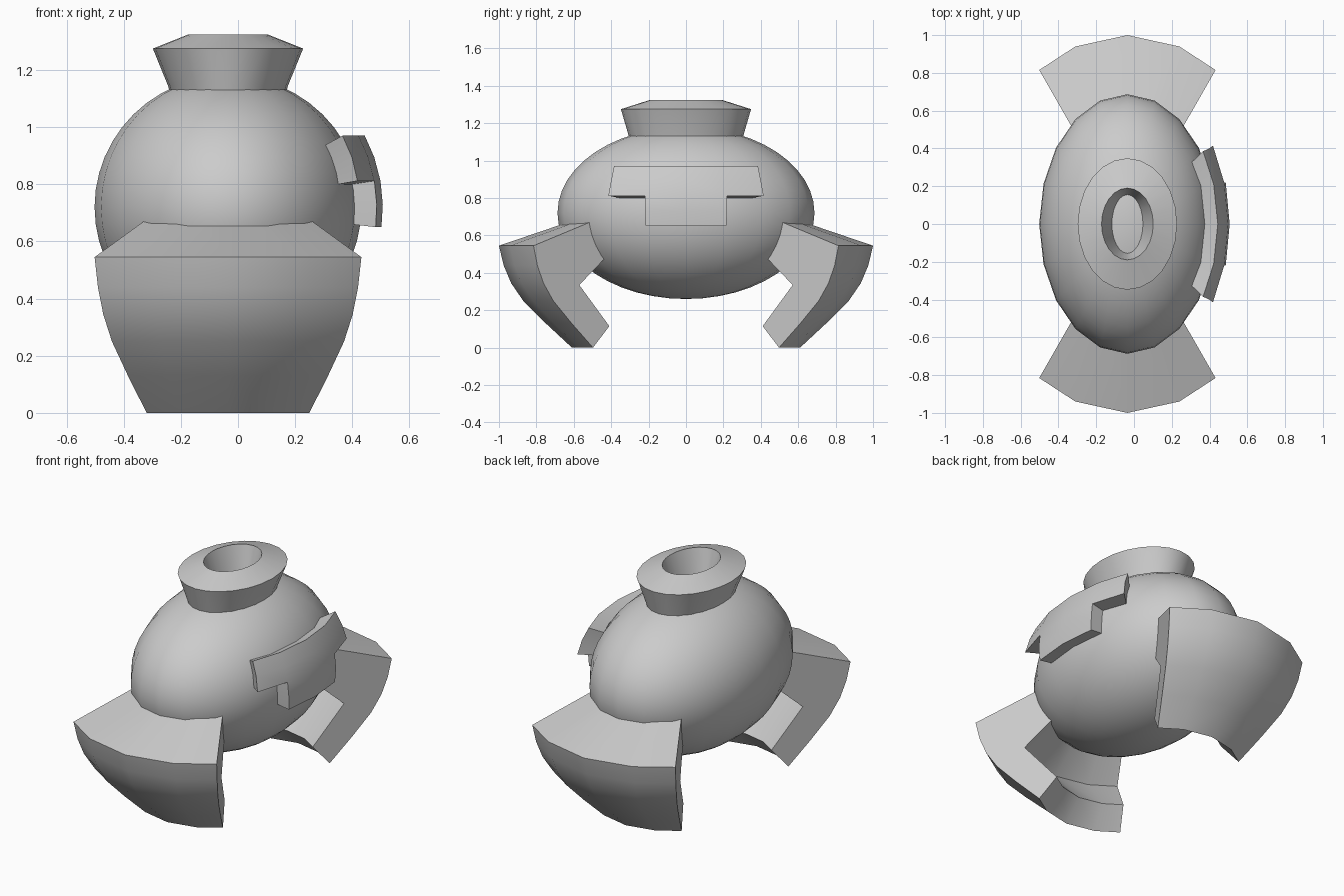
import bpy, bmesh, math

if "Cube" in bpy.data.objects:
    bpy.data.objects.remove(bpy.data.objects["Cube"])

CX, CZ = -0.035, 0.72            # centre of the body
RX, RY, RZ = 0.467, 0.687, 0.46  # body radii


def finish(bm, name, angle=35):
    bmesh.ops.recalc_face_normals(bm, faces=bm.faces[:])
    mesh = bpy.data.meshes.new(name)
    bm.to_mesh(mesh)
    bm.free()
    obj = bpy.data.objects.new(name, mesh)
    bpy.context.collection.objects.link(obj)
    bpy.ops.object.select_all(action='DESELECT')
    obj.select_set(True)
    bpy.context.view_layer.objects.active = obj
    bpy.ops.object.shade_smooth_by_angle(angle=math.radians(angle))
    return obj


def bridge(bm, rings, closed):
    """Quads between successive vertex rings."""
    for a, b in zip(rings, rings[1:]):
        n = len(a)
        for i in range(n if closed else n - 1):
            j = (i + 1) % n
            bm.faces.new((a[i], a[j], b[j], b[i]))


# Ellipsoid body
bm = bmesh.new()
bmesh.ops.create_uvsphere(bm, u_segments=20, v_segments=24, radius=1)
for v in bm.verts:
    v.co = (CX + v.co.x * RX, v.co.y * RY, CZ + v.co.z * RZ)
finish(bm, "body")

# Flared neck with a hollow opening: (x radius, y radius, z)
neck = [(0.20, 0.30, 1.11), (0.21, 0.31, 1.145), (0.263, 0.348, 1.275),
        (0.137, 0.19, 1.325), (0.08, 0.155, 1.165)]
bm = bmesh.new()
rings = []
for rx, ry, z in neck:
    rings.append([bm.verts.new((CX + rx * math.cos(i * math.pi / 12),
                                ry * math.sin(i * math.pi / 12), z)) for i in range(24)])
bridge(bm, rings, True)
bm.faces.new(rings[-1])
bm.faces.new(rings[0])
finish(bm, "neck")

# Curved legs: a profile (radius, z) swept round a short elliptical arc
leg = [(0.50, 0.715), (1.0, 0.545), (0.975, 0.44), (0.935, 0.345), (0.87, 0.25),
       (0.75, 0.13), (0.61, 0.0), (0.503, 0.115), (0.70, 0.335), (0.50, 0.504)]
for name, side in (("front_leg", -1), ("back_leg", 1)):
    bm = bmesh.new()
    rings = []
    for deg in (-35.4, -20, 0, 20, 35.4):
        s, c = math.sin(math.radians(deg)), math.cos(math.radians(deg))
        rings.append([bm.verts.new((CX + 0.806 * r * s, side * r * c, z)) for r, z in leg])
    bridge(bm, rings, True)
    bm.faces.new(rings[0])
    bm.faces.new(rings[-1])
    finish(bm, name, 30)

# T-shaped side plate following the body surface: rows of (z, y positions)
rows = [(0.97, (-0.385, -0.21, 0, 0.21, 0.385)),
        (0.895, (-0.40, -0.215, 0, 0.215, 0.40)),
        (0.812, (-0.415, -0.22, 0, 0.22, 0.415)),
        (0.73, (-0.22, 0, 0.22)),
        (0.65, (-0.215, 0, 0.215))]
K = 1.16
bm = bmesh.new()
grid = []
for z, ys in rows:
    line = []
    for y in ys:
        q = 1 - (y / (RY * K)) ** 2 - ((z - CZ) / (RZ * K)) ** 2
        line.append(bm.verts.new((CX + RX * K * math.sqrt(q), y, z)))
    grid.append(line)
bridge(bm, grid[:3], False)
bridge(bm, [grid[2][1:4]] + grid[3:], False)
# Thickness runs from the outer surface towards the body centre
ret = bmesh.ops.extrude_face_region(bm, geom=bm.faces[:], use_keep_orig=True)
for v in [g for g in ret["geom"] if isinstance(g, bmesh.types.BMVert)]:
    v.co = (CX + (v.co.x - CX) * 0.85, v.co.y * 0.85 if abs(v.co.y) > 0.3 else v.co.y * 0.98,
            CZ + (v.co.z - CZ) * 0.87)
finish(bm, "side_plate")
